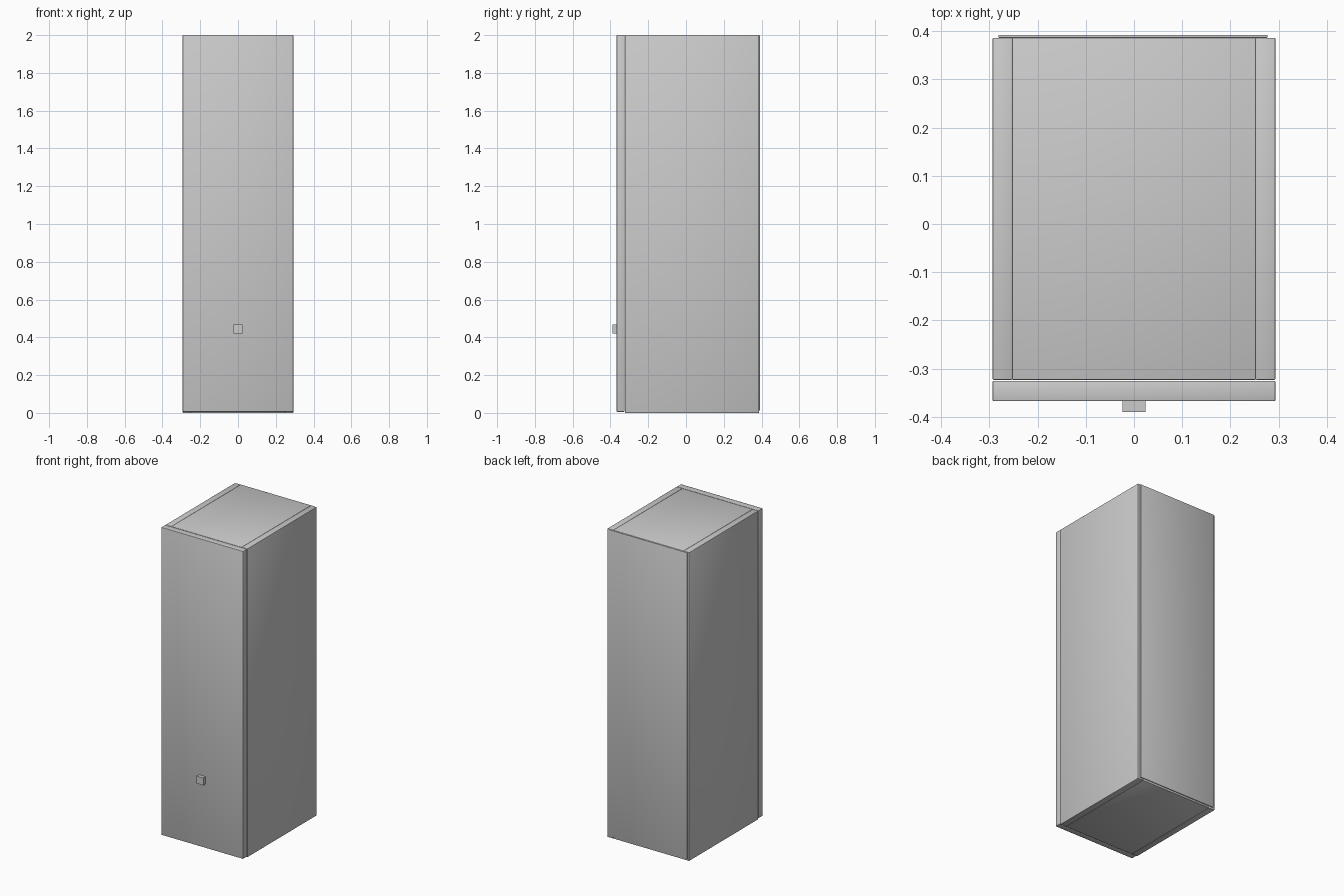
import bpy

cube = bpy.data.objects.get("Cube")
if cube:
    bpy.data.objects.remove(cube, do_unlink=True)


def material(name, color):
    mat = bpy.data.materials.new(name)
    mat.use_nodes = True
    mat.diffuse_color = color
    mat.node_tree.nodes["Principled BSDF"].inputs["Base Color"].default_value = color
    return mat


grey = material("light grey", (0.6, 0.6, 0.6, 1))


def panel(name, x, y, z, bevel=0.002):
    """Box between the (low, high) limits on each axis, with softened edges."""
    spans = (x, y, z)
    bpy.ops.mesh.primitive_cube_add(size=1, location=[(a + b) / 2 for a, b in spans])
    obj = bpy.context.object
    obj.name = name
    obj.scale = [b - a for a, b in spans]
    bpy.ops.object.transform_apply(location=False, rotation=False, scale=True)
    obj.data.materials.append(grey)
    if bevel:
        mod = obj.modifiers.new("soft edges", "BEVEL")
        mod.width = bevel
        mod.segments = 2
        bpy.ops.object.shade_smooth()
    return obj


half, inner = 0.293, 0.252
front, back = -0.323, 0.386
board = half - inner

# Carcass
panel("left_side", (inner, half), (front, back), (0, 2))
panel("right_side", (-half, -inner), (front, back), (0, 2))
panel("top_board", (-inner, inner), (front, back), (2 - board, 2))
panel("bottom_board", (-inner, inner), (front, back), (0, board))

# Thin back sheet
panel("back_panel", (-0.281, 0.277), (back, 0.392), (0.012, 1.998), 0.001)

# Door with square knob
panel("door", (-half, half), (-0.367, -0.325), (0.006, 2))
panel("door_knob", (-0.024, 0.024), (-0.39, -0.366), (0.42, 0.468), 0)
